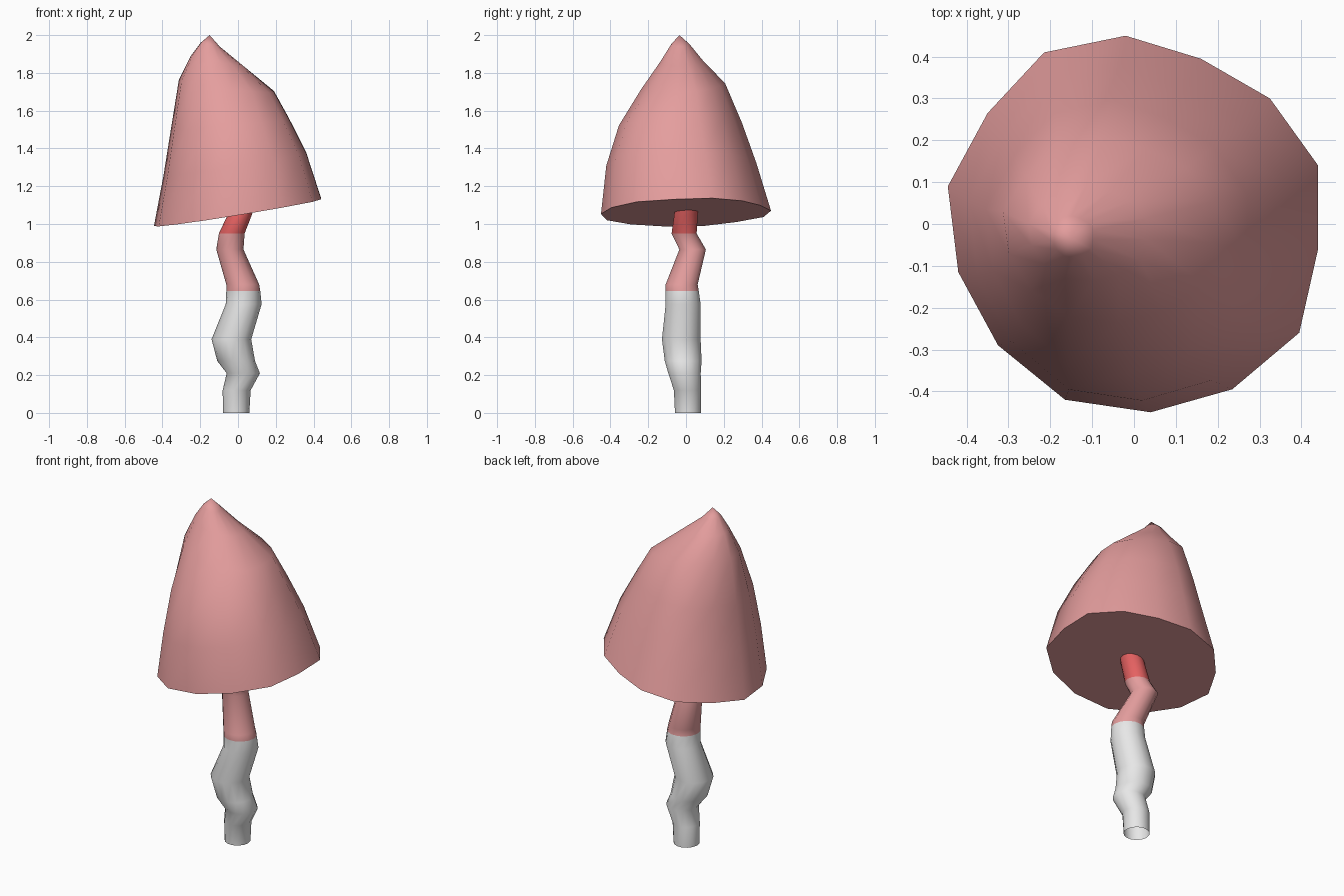
import bpy, bmesh
from math import sin, cos, tau, radians

cube = bpy.data.objects.get("Cube")
if cube:
    bpy.data.objects.remove(cube, do_unlink=True)


def material(name, rgb):
    m = bpy.data.materials.new(name)
    m.use_nodes = True
    m.diffuse_color = (*rgb, 1)
    m.node_tree.nodes["Principled BSDF"].inputs["Base Color"].default_value = (*rgb, 1)
    return m


pink = material("pink", (0.78, 0.34, 0.34))
red = material("red", (0.78, 0.12, 0.12))
white = material("white", (0.8, 0.8, 0.8))


def bridge(bm, a, b):
    n = len(a)
    return [bm.faces.new((a[i], a[(i + 1) % n], b[(i + 1) % n], b[i])) for i in range(n)]


def finish(bm, name, mats):
    bm.normal_update()
    mesh = bpy.data.meshes.new(name)
    bm.to_mesh(mesh)
    bm.free()
    for m in mats:
        mesh.materials.append(m)
    ob = bpy.data.objects.new(name, mesh)
    bpy.context.collection.objects.link(ob)
    bpy.ops.object.select_all(action='DESELECT')
    ob.select_set(True)
    bpy.context.view_layer.objects.active = ob
    bpy.ops.object.shade_smooth_by_angle(angle=radians(62))
    return ob


# Cap: an uneven rim outline, shrunk and tilted ring by ring towards the tip
rim = [(.44, -.06), (.44, .14), (.325, .30), (.16, .395), (-.02, .45), (-.215, .41), (-.35, .265),
       (-.445, .09), (-.42, -.115), (-.325, -.29), (-.165, -.42), (.04, -.45), (.235, -.395), (.395, -.26)]
# centre x, y, z, half width, half depth, slope along x, slope along y
cap_rings = [
    (0, 0, 1.06, .443, .45, .165, .03),
    (-.015, -.025, 1.315, .378, .397, .165, .03),
    (-.04, -.03, 1.53, .313, .325, .08, .03),
    (-.06, -.015, 1.73, .252, .222, -.12, .06),
    (-.11, -.022, 1.86, .142, .115, -.18, 0),
    (-.147, -.03, 1.95, .05, .05, -.2, 0),
]
bm = bmesh.new()
loops = []
for cx, cy, cz, rx, ry, sx, sy in cap_rings:
    loop = []
    for px, py in rim:
        dx, dy = px / .443 * rx, py / .45 * ry
        loop.append(bm.verts.new((cx + dx, cy + dy, cz + sx * dx + sy * dy)))
    loops.append(loop)
for a, b in zip(loops, loops[1:]):
    bridge(bm, a, b)
tip = bm.verts.new((-.15, -.035, 2.0))
for i, v in enumerate(loops[-1]):
    bm.faces.new((v, loops[-1][(i + 1) % len(rim)], tip))
bm.faces.new(loops[0][::-1])
finish(bm, "cap", [pink])

# Stem: crooked open tube, coloured by height
stem_rings = [  # centre x, y, z, radius
    (-.01, .01, 0, .07), (-.007, .008, .12, .074), (.028, -.008, .21, .088),
    (-.01, -.015, .275, .1), (-.035, -.025, .39, .105), (.03, -.015, .575, .095),
    (.028, -.02, .645, .09), (.025, -.023, .68, .087), (-.043, .035, .865, .072),
    (-.033, -.01, .95, .068), (.01, 0, 1.05, .064), (.025, .003, 1.1, .062),
]
SIDES = 14
bm = bmesh.new()
loops = [[bm.verts.new((x + r * cos(tau * i / SIDES), y + r * sin(tau * i / SIDES), z))
          for i in range(SIDES)] for x, y, z, r in stem_rings]
for a, b in zip(loops, loops[1:]):
    for f in bridge(bm, a, b):
        h = f.calc_center_median().z
        f.material_index = 0 if h < .645 else 1 if h < .95 else 2
finish(bm, "stem", [white, pink, red])
